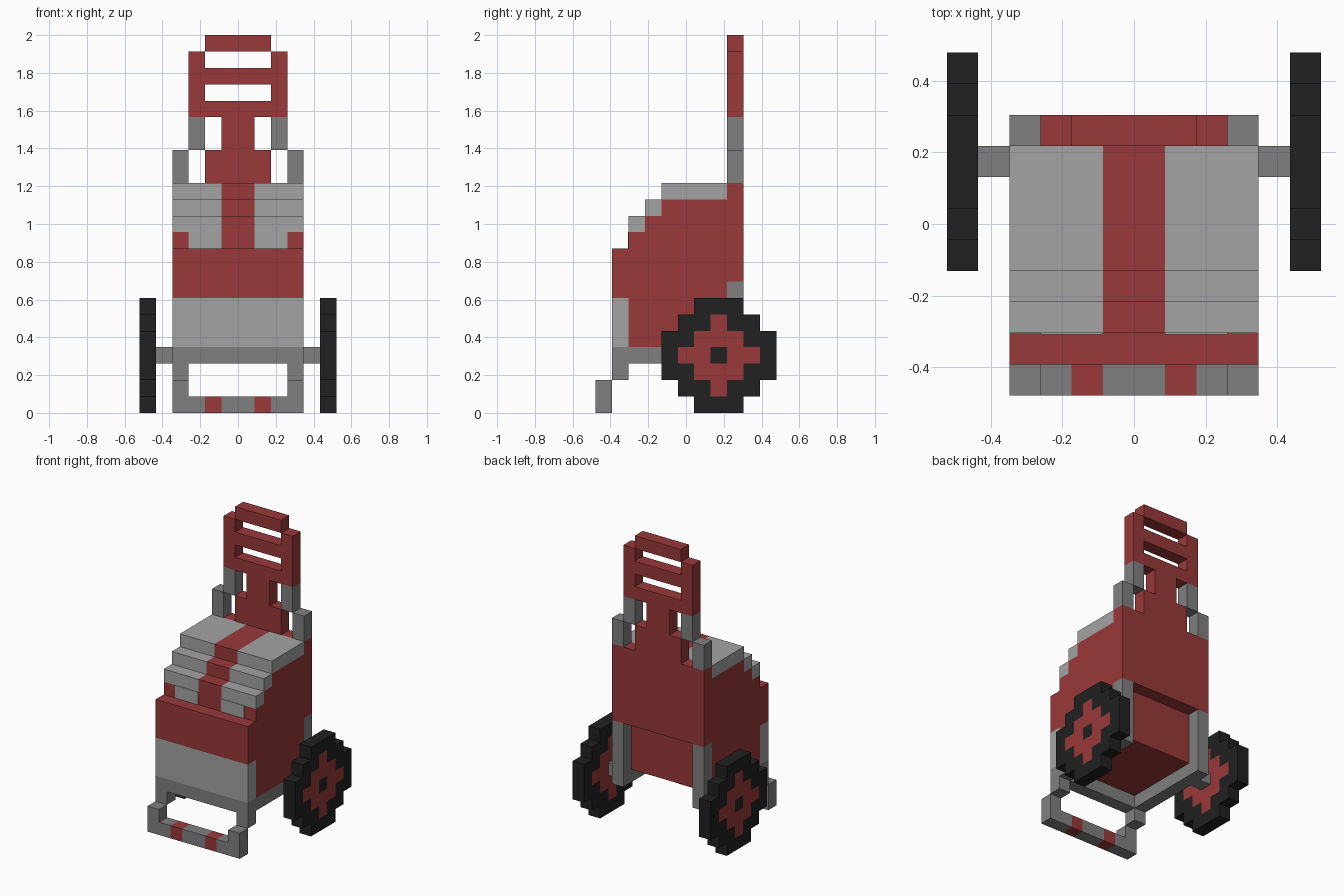
import bpy, bmesh

if "Cube" in bpy.data.objects:
    bpy.data.objects.remove(bpy.data.objects["Cube"])

U = 2 / 23  # edge of one block


def material(name, rgb):
    m = bpy.data.materials.new(name)
    m.use_nodes = True
    m.diffuse_color = (*rgb, 1)
    node = next(n for n in m.node_tree.nodes if n.type == 'BSDF_PRINCIPLED')
    node.inputs["Base Color"].default_value = (*rgb, 1)
    return m


RED = material("red", (0.32, 0.041, 0.041))
GREY = material("grey", (0.215, 0.215, 0.215))
LIGHT = material("light_grey", (0.376, 0.371, 0.371))
BLACK = material("black", (0.015, 0.015, 0.015))


def finish(name, bm, *mats):
    bmesh.ops.recalc_face_normals(bm, faces=bm.faces)
    mesh = bpy.data.meshes.new(name)
    bm.to_mesh(mesh)
    bm.free()
    for m in mats:
        mesh.materials.append(m)
    ob = bpy.data.objects.new(name, mesh)
    bpy.context.collection.objects.link(ob)
    return ob


def box(name, mat, x, y, z):
    """Box from (low, high) ranges counted in blocks."""
    bm = bmesh.new()
    bmesh.ops.create_cube(bm, size=1)
    for v in bm.verts:
        v.co = [((a + b) / 2 + c * (b - a)) * U for c, (a, b) in zip(v.co, (x, y, z))]
    return finish(name, bm, mat)


def pair(name, mat, x, y, z):
    """The same box on both sides."""
    box("left_" + name, mat, x, y, z)
    box("right_" + name, mat, (-x[1], -x[0]), y, z)


def prism(name, mat, half, profile):
    """Side profile (y, z) extruded across the width."""
    bm = bmesh.new()
    a, b = ([bm.verts.new((s * half * U, y * U, z * U)) for y, z in profile] for s in (-1, 1))
    bm.faces.new(a)
    bm.faces.new(b)
    n = len(profile)
    for i in range(n):
        j = (i + 1) % n
        bm.faces.new((a[i], a[j], b[j], b[i]))
    return finish(name, bm, mat)


def wheel(name, side):
    """Stepped disc; block distance from the hub sets the colour."""
    bm = bmesh.new()
    for dy in range(-3, 4):
        for dz in range(-3, 4):
            d = abs(dy) + abs(dz)
            if d > 4:
                continue
            corners = [(-.5, -.5), (.5, -.5), (.5, .5), (-.5, .5)]
            f = bm.faces.new([bm.verts.new((side * 5.5 * U, (2 + dy + p) * U, (3.5 + dz + q) * U))
                              for p, q in corners])
            f.material_index = 1 if 0 < d <= 2 else 0
    bmesh.ops.remove_doubles(bm, verts=bm.verts, dist=U / 10)
    ob = finish(name, bm, BLACK, RED)
    mod = ob.modifiers.new("thickness", 'SOLIDIFY')
    mod.thickness = U
    mod.offset = 0


BACK = (2.5, 3.5)
FRONT = (-4.5, -3.5)
GUARD = (-5.5, -4.5)

# Stepped body, overhanging at the front and the back
prism("body", RED, 4, [
    (-4.5, 7), (-4.5, 10), (-3.5, 10), (-3.5, 11), (-2.5, 11), (-2.5, 12),
    (-1.5, 12), (-1.5, 13), (2.5, 13), (2.5, 14), (3.5, 14), (3.5, 8),
    (2.5, 8), (2.5, 4), (-3.5, 4), (-3.5, 7)])
box("front_panel", LIGHT, (-4, 4), FRONT, (4, 7))

# Light covers on the steps, with a red stripe down the middle
for i, y in enumerate([(-3.5, -2.5), (-2.5, -1.5), (-1.5, 2.5)]):
    z = (11 + i, 12 + i)
    pair(f"step_cover_{i + 1}", LIGHT, (1, 4), y, z)
    box(f"stripe_{i + 1}", RED, (-1, 1), y, z)
pair("lower_cover_plate", LIGHT, (1, 3), (-3.54, -3.5), (10, 11))

# Frame below the body and rear legs
box("front_frame", GREY, (-4, 4), FRONT, (3, 4))
pair("side_frame", GREY, (3, 4), (-3.5, 3.5), (3, 4))
pair("rear_leg", GREY, (3, 4), BACK, (4, 8))
pair("axle", GREY, (4, 5), (1.5, 2.5), (3, 4))

# Front foot guard
pair("guard_hanger", GREY, (3, 4), FRONT, (2, 3))
pair("guard_post", GREY, (3, 4), GUARD, (0, 2))
box("guard_middle", GREY, (-1, 1), GUARD, (0, 1))
pair("guard_band", RED, (1, 2), GUARD, (0, 1))
pair("guard_end", GREY, (2, 3), GUARD, (0, 1))

# Tall back with handle
pair("lower_handle_post", GREY, (3, 4), BACK, (14, 16))
pair("upper_handle_post", GREY, (2, 3), BACK, (16, 18))
box("back_board", RED, (-2, 2), BACK, (14, 16))
box("back_neck", RED, (-1, 1), BACK, (16, 18))
pair("grip_side", RED, (2, 3), BACK, (18, 22))
for i, z in enumerate((18, 20, 22)):
    box(f"grip_bar_{i + 1}", RED, (-2, 2), BACK, (z, z + 1))

wheel("left_wheel", 1)
wheel("right_wheel", -1)
